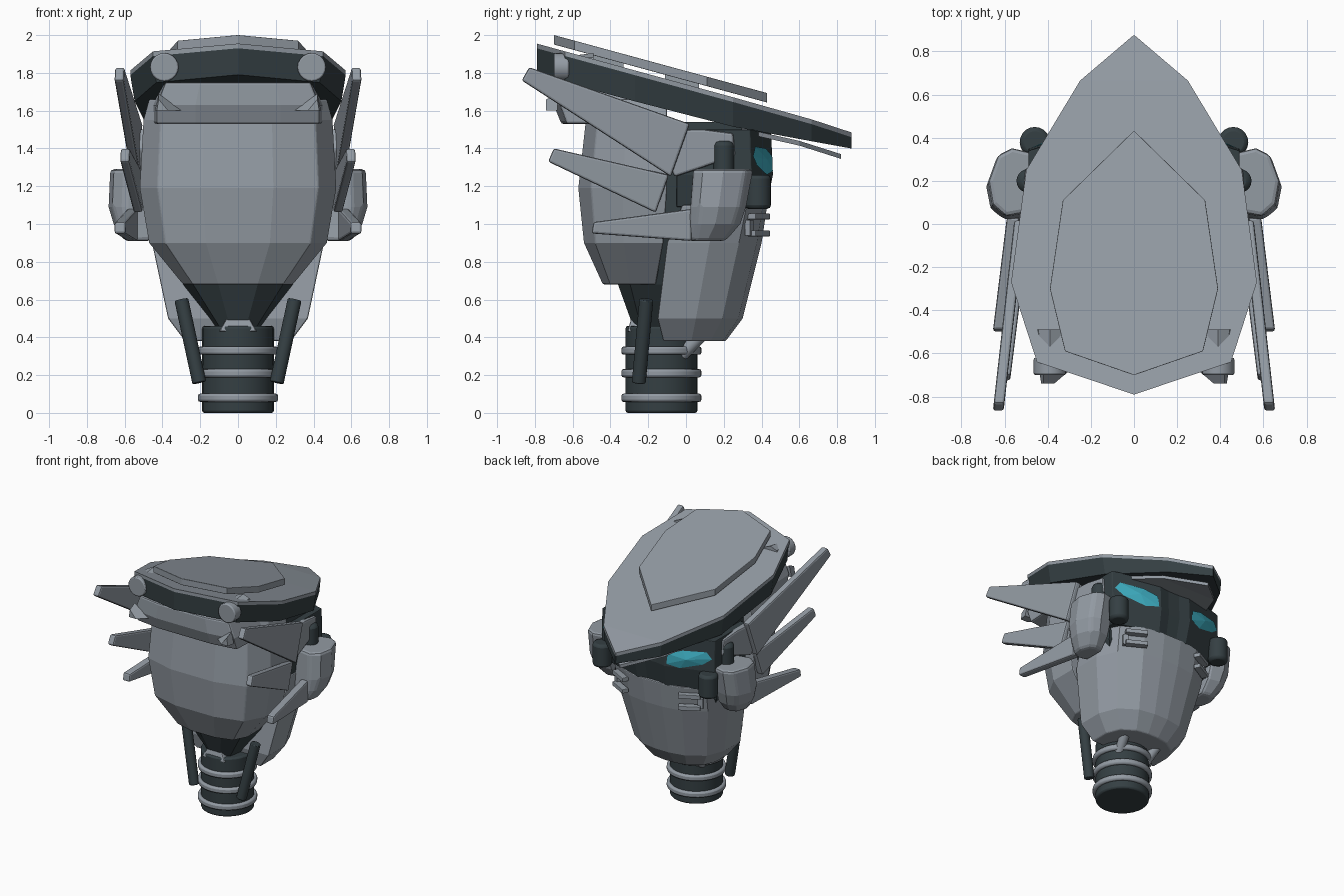
import bpy, bmesh, math
from mathutils import Vector, Matrix

cube = bpy.data.objects.get("Cube")
if cube:
    bpy.data.objects.remove(cube, do_unlink=True)


def material(name, rgb):
    m = bpy.data.materials.new(name)
    m.use_nodes = True
    m.diffuse_color = (*rgb, 1)
    m.node_tree.nodes["Principled BSDF"].inputs["Base Color"].default_value = (*rgb, 1)
    return m


GREY = material("armour_grey", (0.29, 0.325, 0.365))
DARK = material("dark_steel", (0.035, 0.05, 0.056))
CYAN = material("eye_cyan", (0.05, 0.44, 0.56))


def finish(name, bm, mat, bevel=0.0, mirror=False, smooth=False):
    bmesh.ops.remove_doubles(bm, verts=bm.verts, dist=0.0005)
    bmesh.ops.recalc_face_normals(bm, faces=bm.faces)
    me = bpy.data.meshes.new(name)
    bm.to_mesh(me)
    bm.free()
    me.materials.append(mat)
    ob = bpy.data.objects.new(name, me)
    bpy.context.collection.objects.link(ob)
    if smooth:
        bpy.ops.object.select_all(action="DESELECT")
        ob.select_set(True)
        bpy.context.view_layer.objects.active = ob
        bpy.ops.object.shade_smooth_by_angle(angle=math.radians(35))
    if bevel:
        b = ob.modifiers.new("edge_bevel", "BEVEL")
        b.width, b.segments, b.limit_method = bevel, 2, "ANGLE"
        b.angle_limit = math.radians(40)
    if mirror:
        ob.modifiers.new("both_sides", "MIRROR")
    return ob


def loft(name, rings, mat, **kw):
    """Skin a stack of equal-length closed rings and cap the ends."""
    bm = bmesh.new()
    vs = [[bm.verts.new(p) for p in ring] for ring in rings]
    n = len(vs[0])
    for a, b in zip(vs, vs[1:]):
        for i in range(n):
            bm.faces.new((a[i], a[(i + 1) % n], b[(i + 1) % n], b[i]))
    bm.faces.new(vs[0])
    bm.faces.new(vs[-1])
    return finish(name, bm, mat, **kw)


def shell(name, section, levels, mat, **kw):
    """Symmetric half section (width, depth fractions) scaled at each (z, w, y0, y1)."""
    full = section + [(-u, v) for u, v in reversed(section)]
    return loft(name, [[(u * w, y0 + v * (y1 - y0), z) for u, v in full]
                       for z, w, y0, y1 in levels], mat, **kw)


def rod(name, a, b, r, mat, r2=None, seg=20, **kw):
    a, b = Vector(a), Vector(b)
    rot = (b - a).to_track_quat("Z", "Y").to_matrix().to_4x4()
    bm = bmesh.new()
    bmesh.ops.create_cone(bm, cap_ends=True, segments=seg, radius1=r, radius2=r2 or r,
                          depth=(b - a).length, matrix=Matrix.Translation((a + b) / 2) @ rot)
    return finish(name, bm, mat, smooth=True, **kw)


def block(name, centre, size, mat, turn=0, **kw):
    bm = bmesh.new()
    bmesh.ops.create_cube(bm, size=1, matrix=Matrix.Translation(centre)
                          @ Matrix.Rotation(turn, 4, "Z") @ Matrix.Diagonal((*size, 1)))
    return finish(name, bm, mat, **kw)


def line(points):
    """Piecewise linear height along y."""
    def f(y):
        for (a, za), (b, zb) in zip(points, points[1:]):
            if y <= b:
                break
        return za + (zb - za) * (y - a) / (b - a)
    return f


def plate(name, rows, top, bottom, mat, inset=1.0, **kw):
    """Sloping plate whose outline is given as (y, half width) rows."""
    return loft(name, [[(-w, y, top(y)), (w, y, top(y)),
                        (w * inset, y, bottom(y)), (-w * inset, y, bottom(y))]
                       for y, w in rows], mat, **kw)


def clean_plate(name, rows, top, bottom, mat, inset=1.0, **kw):
    # near-zero tips keep every ring four sided
    rows = [(y, max(w, 0.003)) for y, w in rows]
    return plate(name, rows, top, bottom, mat, inset, **kw)


def fin(name, poly, x_tip, x_base, t, mat=GREY, bevel=0.012):
    """Blade drawn in the y-z plane, leaning outward toward its tip."""
    ys = [p[0] for p in poly]
    lo, hi = min(ys), max(ys)
    at = lambda y: x_tip + (x_base - x_tip) * (y - lo) / (hi - lo)
    return loft(name, [[(at(y) + s * t / 2, y, z) for y, z in poly] for s in (-1, 1)],
                mat, bevel=bevel, mirror=True)


# Neck, rings and struts
rod("neck", (0, -0.13, 0), (0, -0.13, 0.46), 0.19, DARK, seg=28, bevel=0.012)
for i, z in enumerate((0.08, 0.21, 0.33)):
    rod(f"neck_ring_{i}", (0, -0.13, z - 0.022), (0, -0.13, z + 0.022), 0.212, GREY,
        seg=28, bevel=0.012)
rod("neck_strut", (0.205, -0.25, 0.16), (0.3, -0.21, 0.6), 0.037, DARK, mirror=True, bevel=0.006)
rod("jaw_rod", (0.1, -0.1, 0.23), (0.15, 0.09, 0.42), 0.035, GREY, mirror=True)
shell("throat_plate", [(1, 0), (1, 1)],
      [(0.43, 0.1, -0.31, -0.2), (0.5, 0.06, -0.29, -0.2)], GREY, bevel=0.008)

# Head: inner skull, rear helmet shell, face mask and eye band
FRONT = [(0.36, 0), (0.82, 0.14), (1, 0.5), (1, 1)]
BACK = [(1, 0), (1, 0.45), (0.85, 0.76), (0.5, 0.95), (0.16, 1)]
shell("inner_skull", FRONT, [(0.43, 0.1, -0.27, 0), (0.68, 0.29, -0.36, 0.1),
                             (1.0, 0.44, -0.42, 0.25), (1.54, 0.44, -0.42, 0.3)], DARK)
shell("helmet_shell", FRONT, [(0.68, 0.29, -0.44, -0.16), (0.9, 0.47, -0.54, -0.12),
                              (1.19, 0.52, -0.57, -0.1), (1.55, 0.5, -0.53, -0.1),
                              (1.66, 0.47, -0.5, -0.1)], GREY, bevel=0.008)
shell("face_mask", BACK, [(0.38, 0.28, -0.12, 0.21), (0.5, 0.37, -0.15, 0.3),
                          (0.9, 0.455, -0.1, 0.4), (1.1, 0.47, -0.02, 0.43)], GREY, bevel=0.008)
shell("eye_band", [(1, 0), (1, 0.78), (0.27, 1), (0.1, 0.97)],
      [(1.09, 0.455, -0.05, 0.425), (1.26, 0.49, -0.05, 0.46), (1.5, 0.49, -0.05, 0.45)],
      DARK, bevel=0.006)
shell("forehead_band", [(0.5, 0), (0.96, 0.08), (1, 1)],
      [(1.53, 0.45, -0.66, -0.3), (1.63, 0.45, -0.7, -0.3), (1.75, 0.4, -0.7, -0.3)],
      GREY, bevel=0.012)
loft("forehead_wedge", [[(0.3, -0.68, 1.6), (0.44, -0.68, 1.6), (0.42, -0.68, 1.69)],
                        [(0.37, -0.74, 1.6), (0.43, -0.74, 1.6), (0.42, -0.74, 1.66)]],
     GREY, mirror=True)

# Faceted eyes lying on the slanted faces of the band
origin, along, out = Vector((0.13, 0.46, 0)), Vector((0.951, -0.309, 0)), Vector((0.309, 0.951, 0))
bm = bmesh.new()
rim = [bm.verts.new(origin + along * s + out * 0.006 + Vector((0, 0, z))) for s, z in
       [(0.02, 1.28), (0.12, 1.26), (0.29, 1.31), (0.36, 1.36), (0.32, 1.41), (0.14, 1.4), (0.03, 1.36)]]
apex = bm.verts.new(origin + along * 0.17 + out * 0.025 + Vector((0, 0, 1.34)))
bm.faces.new(rim)
for i, v in enumerate(rim):
    bm.faces.new((v, rim[(i + 1) % len(rim)], apex))
finish("eye", bm, CYAN, mirror=True)

# Cheek slats
for i, z in enumerate((1.04, 0.95)):
    block(f"cheek_slat_{i}", (0.3, 0.385, z), (0.16, 0.05, 0.032), GREY, turn=-0.5,
          mirror=True, bevel=0.004)
block("slat_bracket", (0.36, 0.335, 0.98), (0.04, 0.03, 0.08), GREY, turn=-0.5, mirror=True)

# Brim: dark body, thin grey cover, raised top plate and rear visor
BRIM = [(-0.79, 0), (-0.64, 0.45), (-0.27, 0.57), (0.25, 0.5), (0.665, 0.25), (0.875, 0)]
top = line([(-0.79, 1.955), (0.6, 1.575), (0.875, 1.485)])
low = line([(-0.79, 1.79), (0.17, 1.53), (0.6, 1.45), (0.875, 1.4)])
under = lambda y: top(y) - 0.025
clean_plate("brim_body", BRIM, under, low, DARK, inset=0.96)
clean_plate("brim_cover", BRIM, top, under, GREY)
crown = lambda y: 1.81 - 0.272 * y
clean_plate("crown_plate", [(-0.7, 0), (-0.59, 0.32), (-0.3, 0.39), (0.11, 0.33), (0.43, 0)],
            crown, lambda y: crown(y) - 0.05, GREY, bevel=0.02)
for i, y in enumerate((-0.42, -0.02)):
    plate(f"crown_spacer_{i}", [(y - 0.09, 0.26), (y + 0.09, 0.26)],
          lambda v: crown(v) - 0.03, under, GREY)
visor = line([(0.2, 1.53), (0.6, 1.44), (0.82, 1.37)])
clean_plate("rear_visor", [(0.2, 0.44), (0.6, 0.24), (0.82, 0)],
            visor, lambda y: visor(y) - 0.025, GREY)

# Front lamps with tapered housings
rod("lamp", (0.39, -0.7, 1.83), (0.39, -0.62, 1.83), 0.075, GREY, mirror=True, bevel=0.008)
rod("lamp_housing", (0.39, -0.65, 1.83), (0.39, -0.49, 1.83), 0.055, GREY, r2=0.075,
    seg=8, mirror=True)

# Side fins and temple plates
fin("upper_fin", [(-0.87, 1.76), (-0.83, 1.83), (0.02, 1.53), (-0.08, 1.25)], 0.63, 0.53, 0.05)
fin("middle_fin", [(-0.73, 1.33), (-0.7, 1.4), (-0.09, 1.26), (-0.16, 1.06)], 0.6, 0.52, 0.05)
fin("lower_fin", [(-0.5, 0.95), (-0.49, 1.01), (0.03, 1.08), (0.03, 0.91)], 0.625, 0.56, 0.06)
fin("temple_plate", [(-0.14, 1.4), (-0.06, 1.25), (0.06, 1.29), (0.26, 1.36), (0.25, 1.48),
                     (0.1, 1.5), (-0.08, 1.5)], 0.5, 0.47, 0.07)

# Ear pods with dark posts beside and above them
POD = [(0.46, 0.33), (0.57, 0.355), (0.64, 0.32), (0.685, 0.2), (0.665, 0.09), (0.6, 0.035), (0.46, 0.06)]
loft("ear_pod", [[(0.46 + (x - 0.46) * sx, 0.02 + dy + (y - 0.035) * sy, z) for x, y in POD]
                 for z, sx, sy, dy in ((0.91, 0.62, 0.62, -0.01), (1.0, 0.88, 0.85, -0.005),
                                       (1.09, 1.0, 0.93, 0.0), (1.29, 0.96, 1.0, 0.015))],
     GREY, mirror=True, bevel=0.02)
rod("ear_post", (0.46, 0.38, 1.08), (0.46, 0.38, 1.26), 0.07, DARK, mirror=True, bevel=0.02)
rod("ear_cap", (0.49, 0.2, 1.26), (0.49, 0.2, 1.44), 0.055, DARK, mirror=True, bevel=0.025)
